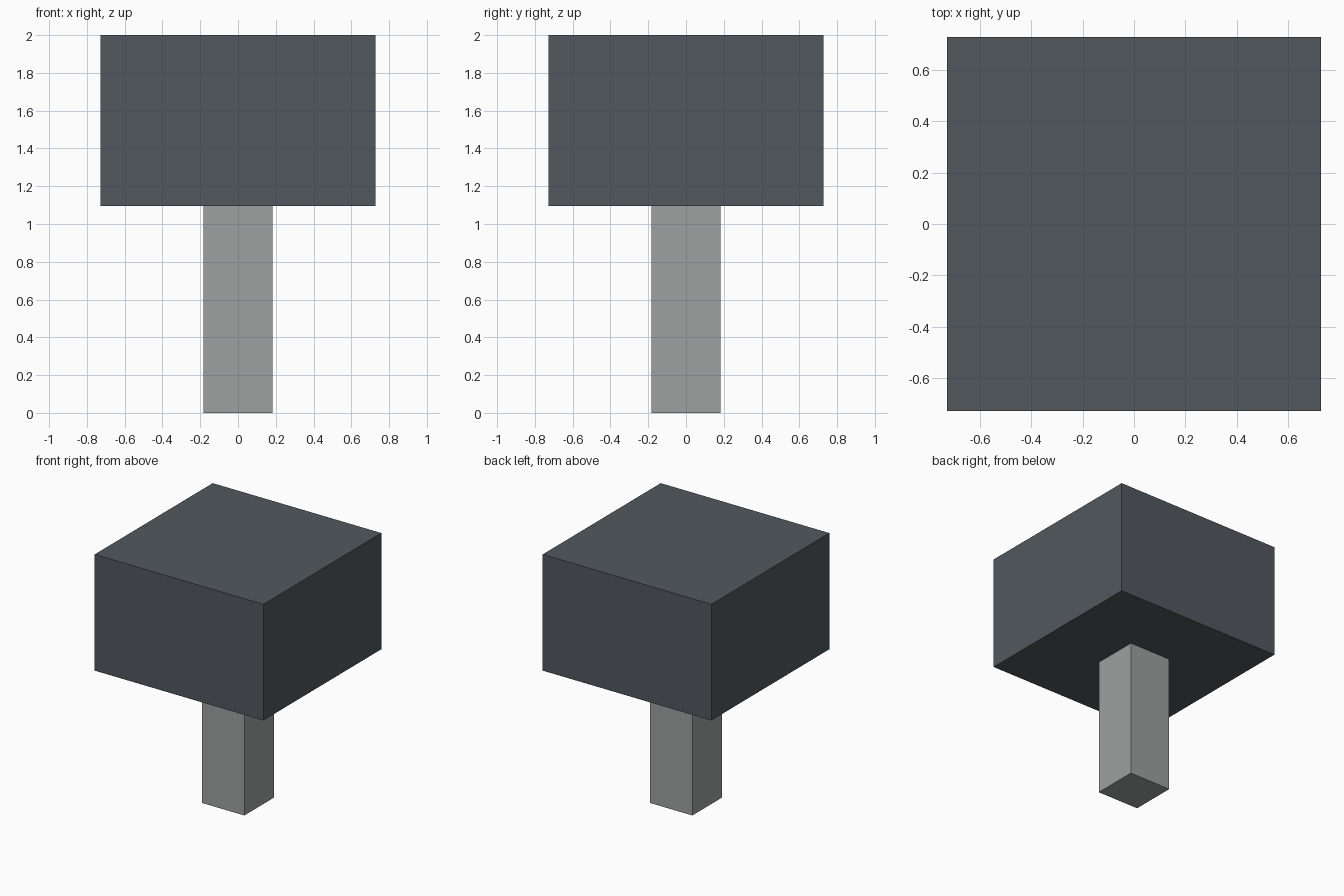
import bpy

if "Cube" in bpy.data.objects:
    bpy.data.objects.remove(bpy.data.objects["Cube"])


def material(name, rgb):
    mat = bpy.data.materials.new(name)
    mat.diffuse_color = (*rgb, 1.0)
    mat.use_nodes = True
    mat.node_tree.nodes["Principled BSDF"].inputs["Base Color"].default_value = mat.diffuse_color
    return mat


def box(name, width, bottom, top, mat):
    """Square block centred on the vertical axis."""
    bpy.ops.mesh.primitive_cube_add(size=1, location=(0, 0, (bottom + top) / 2))
    obj = bpy.context.object
    obj.name = name
    obj.scale = (width, width, top - bottom)
    bpy.ops.object.transform_apply(location=False, rotation=False, scale=True)
    obj.data.materials.append(mat)
    return obj


dark_slate = material("dark slate", (0.084, 0.098, 0.112))
light_grey = material("light grey", (0.342, 0.352, 0.352))

# Slim square post under a wide square block
box("post", 0.365, 0.0, 1.094, light_grey)
box("head_block", 1.454, 1.094, 2.0, dark_slate)
